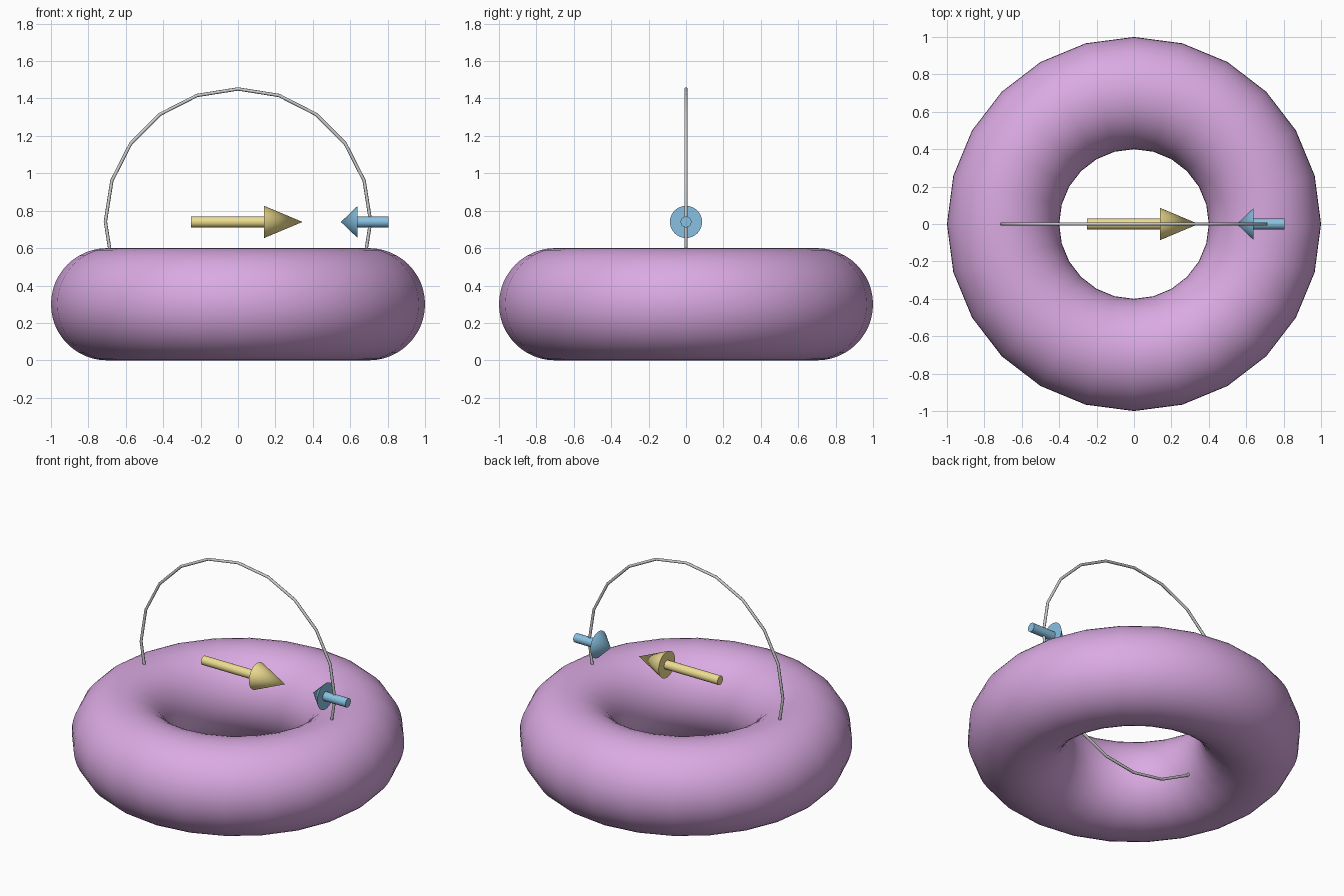
import bpy
from math import pi, radians

if "Cube" in bpy.data.objects:
    bpy.data.objects.remove(bpy.data.objects["Cube"])


def paint(obj, name, rgb):
    mat = bpy.data.materials.new(name)
    mat.diffuse_color = (*rgb, 1)
    mat.use_nodes = True
    mat.node_tree.nodes["Principled BSDF"].inputs["Base Color"].default_value = mat.diffuse_color
    obj.data.materials.append(mat)


def ring(name, major, minor, seg, sides, z, rot=(0, 0, 0)):
    bpy.ops.mesh.primitive_torus_add(
        major_radius=major, minor_radius=minor, major_segments=seg,
        minor_segments=sides, location=(0, 0, z), rotation=rot)
    obj = bpy.context.object
    obj.name = name
    bpy.ops.object.shade_smooth()
    return obj


def arrow(name, tail, neck, tip, z, rgb):
    """Arrow along x: cylinder shaft from tail to neck, cone from neck to tip."""
    turn = pi / 2 if tip > tail else -pi / 2
    parts = (("shaft", tail, neck, 0.029, 0.029), ("head", neck, tip, 0.086, 0))
    for part, a, b, r1, r2 in parts:
        bpy.ops.mesh.primitive_cone_add(
            vertices=32, radius1=r1, radius2=r2, depth=abs(b - a),
            location=((a + b) / 2, 0, z), rotation=(0, turn, 0))
        obj = bpy.context.object
        obj.name = f"{name}_{part}"
        bpy.ops.object.shade_smooth_by_angle(angle=radians(40))
        paint(obj, obj.name, rgb)


# Thick ring lying on the ground
body = ring("ring_body", 0.7, 0.3, 24, 48, 0.3)
paint(body, "pink_purple", (0.70, 0.40, 0.76))

# Thin upright wire loop, passing through the ring body
ring("wire_loop", 0.709, 0.009, 20, 8, 0.742, (pi / 2, 0, 0))

# Arrows on the loop's centre line
arrow("large_arrow", -0.25, 0.14, 0.345, 0.74, (0.85, 0.72, 0.28))
arrow("small_arrow", 0.805, 0.64, 0.55, 0.74, (0.25, 0.53, 0.75))
